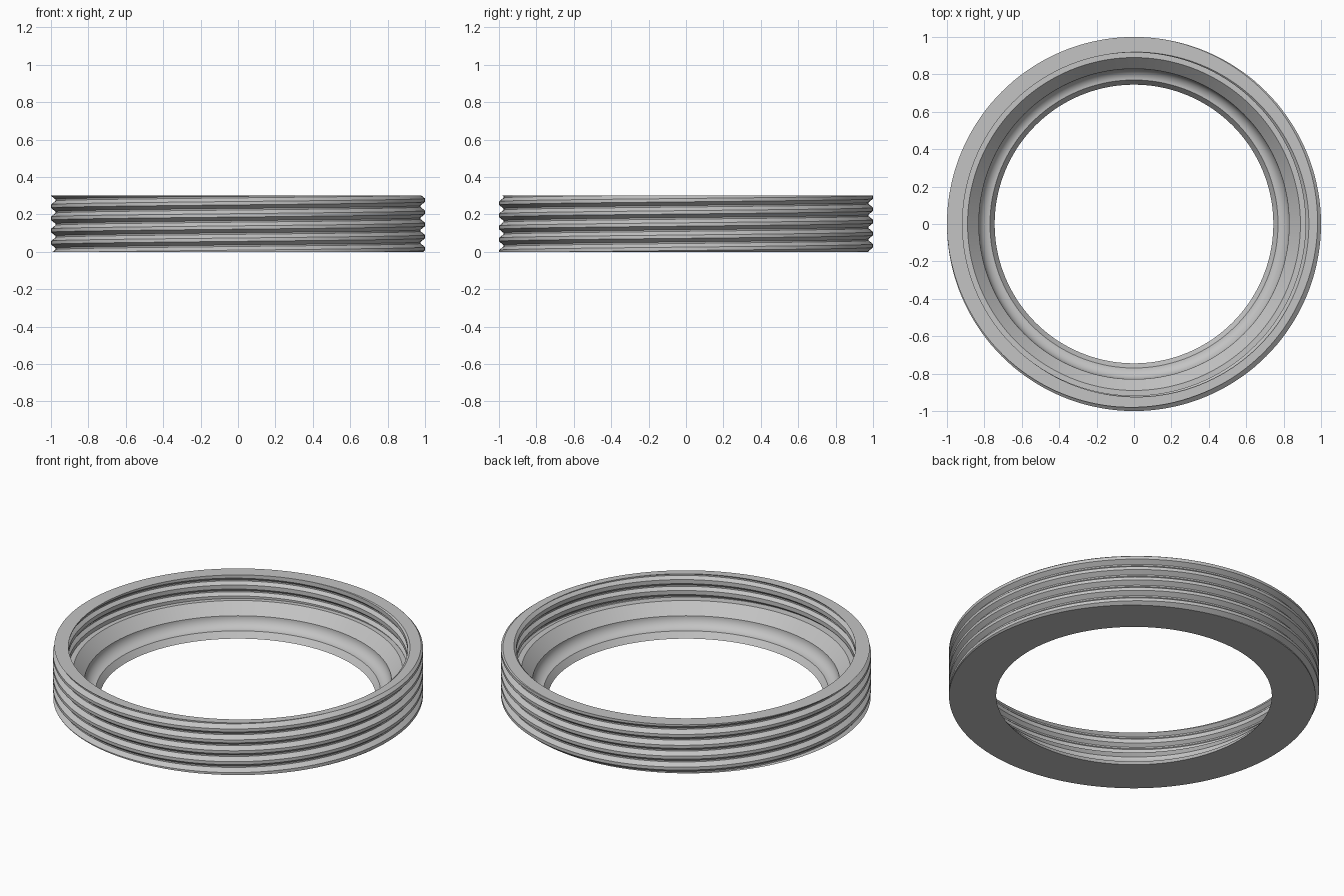
import bpy
import bmesh
from math import pi, sin, cos, radians, floor

cube = bpy.data.objects.get("Cube")
if cube:
    bpy.data.objects.remove(cube)

COLUMNS = 144
PITCH = 0.065
TOP = 0.3
LEDGE = 0.16


def thread_rows(angle, start, crest_r, root_r, flat, low, high):
    """Points up one side of a helical thread, clamped between two heights."""
    base = start + PITCH * angle / (2 * pi)
    root = PITCH / 2 - 0.004

    def radius(z):
        d = abs((z - base + PITCH / 2) % PITCH - PITCH / 2)
        t = min(max((d - flat) / (root - flat), 0), 1)
        return crest_r + (root_r - crest_r) * t

    rows = []
    for turn in range(-2, 7):
        for offset in (-root, -flat, flat, root):
            z = min(max(base + turn * PITCH + offset, low), high)
            rows.append((radius(z), z))
    return rows


# Bore below the inner thread: ledge, cone, concave fillet, lower cone
bore = [(0.89, LEDGE), (0.83, 0.097)]
bore += [(0.77 + 0.06 * cos(a), 0.097 - 0.062 * sin(a))
         for a in (radians(90) * i / 10 for i in range(1, 11))]
bore += [(0.745, 0.0)]

# Sweep the section around the axis, with both threads climbing as it turns
bm = bmesh.new()
columns = []
for i in range(COLUMNS + 1):
    a = 2 * pi * i / COLUMNS
    outer = thread_rows(a, 0.016, 1.0, 0.976, 0.009, 0, TOP)
    inner = thread_rows(a, 0.010, 0.917, 0.935, 0.012, LEDGE, TOP)
    section = outer + inner[::-1] + bore
    columns.append([bm.verts.new((r * cos(a), r * sin(a), z)) for r, z in section])

for left, right in zip(columns, columns[1:]):
    n = len(left)
    for j in range(n):
        k = (j + 1) % n
        bm.faces.new((left[j], right[j], right[k], left[k]))

bmesh.ops.remove_doubles(bm, verts=bm.verts, dist=0.0001)
bmesh.ops.recalc_face_normals(bm, faces=bm.faces)
mesh = bpy.data.meshes.new("threaded_ring")
bm.to_mesh(mesh)
bm.free()

# Plain grey metal
grey = bpy.data.materials.new("light_grey")
grey.use_nodes = True
colour = (0.55, 0.55, 0.55, 1)
grey.diffuse_color = colour
grey.node_tree.nodes["Principled BSDF"].inputs["Base Color"].default_value = colour
mesh.materials.append(grey)

ring = bpy.data.objects.new("threaded_ring", mesh)
bpy.context.collection.objects.link(ring)
bpy.context.view_layer.objects.active = ring
ring.select_set(True)
bpy.ops.object.shade_smooth_by_angle(angle=radians(25))
